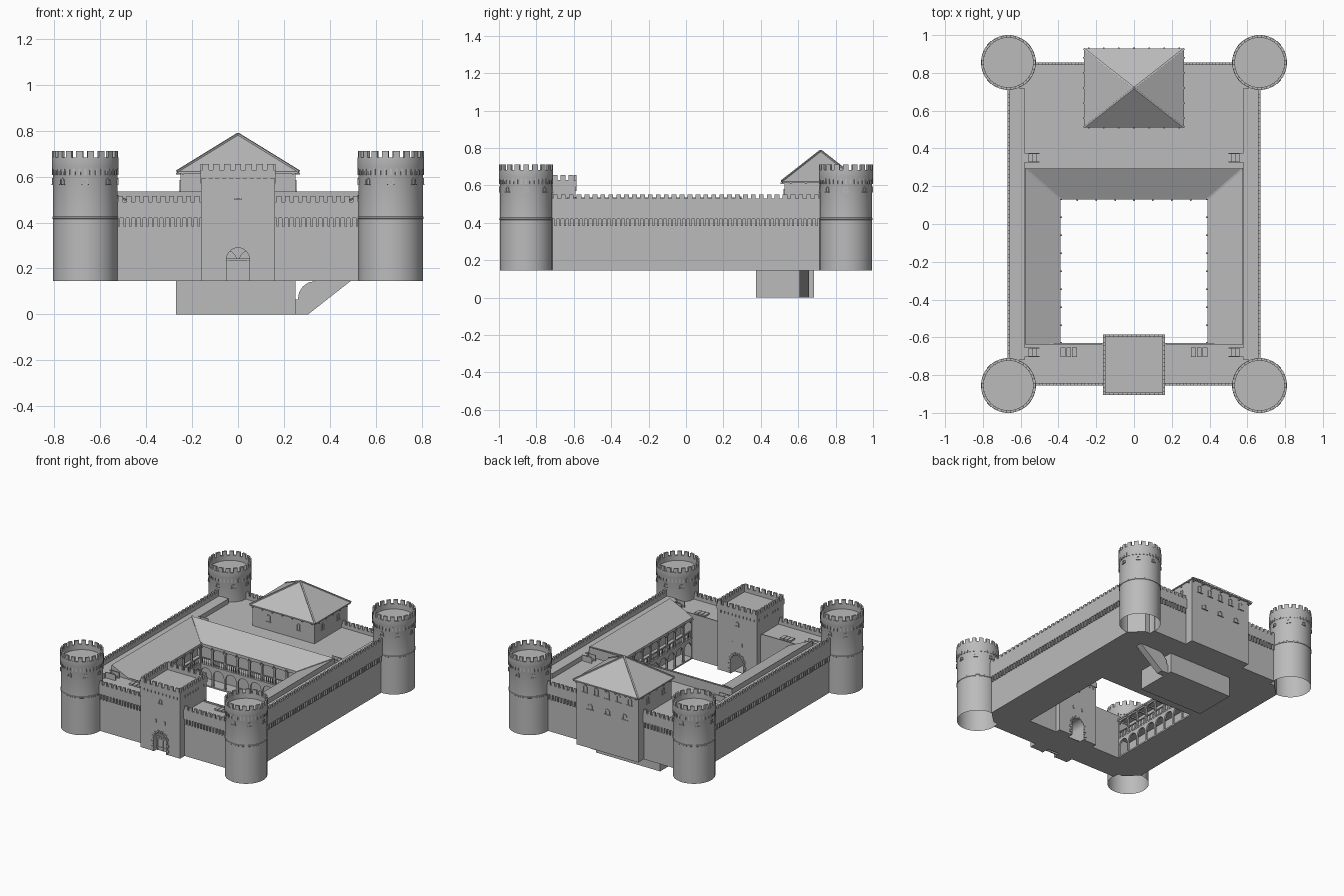
import bpy, bmesh, math
from mathutils import Matrix, Vector

if "Cube" in bpy.data.objects:
    bpy.data.objects.remove(bpy.data.objects["Cube"])

stone = bpy.data.materials.new("grey stone")
stone.diffuse_color = (0.5, 0.5, 0.5, 1)
stone.use_nodes = True
stone.node_tree.nodes["Principled BSDF"].inputs["Base Color"].default_value = stone.diffuse_color
I = Matrix.Identity(4)
BASE = 0.145


def finish(name, bm, smooth=False):
    bmesh.ops.recalc_face_normals(bm, faces=bm.faces[:])
    me = bpy.data.meshes.new(name)
    bm.to_mesh(me)
    bm.free()
    me.materials.append(stone)
    ob = bpy.data.objects.new(name, me)
    bpy.context.collection.objects.link(ob)
    if smooth:
        bpy.ops.object.select_all(action='DESELECT')
        ob.select_set(True)
        bpy.context.view_layer.objects.active = ob
        bpy.ops.object.shade_smooth_by_angle(angle=math.radians(30))
    return ob


def loft(bm, a, b):
    # closed solid between two matching outlines
    va, vb = [bm.verts.new(p) for p in a], [bm.verts.new(p) for p in b]
    bm.faces.new(va[::-1])
    bm.faces.new(vb)
    n = len(va)
    for i in range(n):
        j = (i + 1) % n
        bm.faces.new((va[i], va[j], vb[j], vb[i]))


def extr(bm, pts, y0, y1, M=I):
    # outline in x,z pushed along y
    loft(bm, [M @ Vector((x, y0, z)) for x, z in pts], [M @ Vector((x, y1, z)) for x, z in pts])


def box(bm, x0, x1, y0, y1, z0, z1, M=I):
    extr(bm, [(x0, z0), (x1, z0), (x1, z1), (x0, z1)], y0, y1, M)


def mbox(bm, x0, x1, *r):
    box(bm, x0, x1, *r)
    box(bm, -x1, -x0, *r)


def frame(x, y, deg, z=0):
    # local x runs along a wall, local -y points out of it
    return Matrix.Translation((x, y, z)) @ Matrix.Rotation(math.radians(deg), 4, 'Z')


def arc(r, zc, n=10, xc=0):
    return [(xc + r * math.cos(math.pi * i / n), zc + r * math.sin(math.pi * i / n)) for i in range(n + 1)]


def window(bm, M, w, h, z):
    # arched frame with a sill, proud of the wall
    r = w / 2
    outer = [(r, z)] + arc(r, z + h - r, 8) + [(-r, z)]
    k = r * 0.6
    inner = [(-k, z)] + arc(k, z + h - r, 8)[::-1] + [(k, z)]
    extr(bm, outer + inner, -0.005, 0.004, M)
    box(bm, -r * 1.3, r * 1.3, -0.007, 0.004, z - 0.004, z, M)


def parapet(bm, M, length, z0, zc, z1, step=0.042, t=0.014):
    box(bm, -length / 2, length / 2, -t / 2, t / 2, z0, zc, M)
    n = max(1, round(length / step))
    s = length / n
    for i in range(n):
        c = -length / 2 + (i + 0.5) * s
        box(bm, c - s * 0.3, c + s * 0.3, -t / 2, t / 2, zc, z1, M)


def corbels(bm, M, length, z0, z1, step=0.025, d=0.011):
    n = round(length / step)
    for i in range(n):
        c = -length / 2 + (i + 0.5) * length / n
        extr(bm, [(c - 0.005, z0), (c + 0.005, z0), (c + 0.005, z1), (c - 0.005, z1)], -d, 0.002, M)


def beam(bm, p, q, w):
    p, q = Vector(p), Vector(q)
    M = Matrix.Translation(p) @ (q - p).to_track_quat('Y', 'Z').to_matrix().to_4x4()
    box(bm, -w, w, 0, (q - p).length, -w, w, M)


# wings round the courtyard
bm = bmesh.new()
for s in (-1, 1):
    o = [(.48, -.8), (.57, -.8), (.66, -.713), (.66, .713), (.57, .8), (.48, .8)]
    loft(bm, [(s * x, y, BASE) for x, y in o], [(s * x, y, .465) for x, y in o])
mbox(bm, .16, .53, -.845, -.63, BASE, .465)
box(bm, -.16, .16, -.845, -.63, BASE, BASE + .004)
box(bm, -.53, .53, .22, .845, BASE, .465)
mbox(bm, .58, .66, -.72, .72, .465, .50)
for z in (BASE, .293):
    mbox(bm, .39, .48, -.63, .22, z, z + .01)
    box(bm, -.39, .39, .13, .22, z, z + .01)
finish("castle_wings", bm)

# battlements and their corbel friezes
bm = bmesh.new()
for s in (-1, 1):
    M = frame(s * .664, 0, 90 * s)
    parapet(bm, M, 1.44, .42, .53, .55)
    corbels(bm, frame(s * .66, 0, 90 * s), 1.42, .382, .42)
    for y, a, c, l in ((-.849, 0, .345, .37), (.849, 180, .39, .28)):
        parapet(bm, frame(s * c, y, a), l, .42, .49, .515, .036)
        corbels(bm, frame(s * c, math.copysign(.845, y), a), l, .382, .42)
finish("battlements", bm)

# steps and hatches on the wall walk
bm = bmesh.new()
for y in (.35, -.68):
    for i in range(3):
        mbox(bm, .515 + .022 * i, .58, y - .02, y + .02, .465, .477 + .012 * i)
    for d in (-.024, .02):
        mbox(bm, .50, .58, y + d, y + d + .005, .465, .507)
for i in range(3):
    mbox(bm, .303 + .03 * i, .328 + .03 * i, -.705, -.655, .465, .476)
mbox(bm, .17, .55, -.637, -.63, .465, .475)
finish("walk_steps", bm)

# courtyard lean-to roofs
bm = bmesh.new()
def lean(outline):
    loft(bm, [(x, y, .455 if hi else .438) for x, y, hi in outline],
         [(x, y, .535 if hi else .45) for x, y, hi in outline])
for s in (-1, 1):
    lean([(s * .577, .295, 1), (s * .577, -.637, 1), (s * .388, -.637, 0), (s * .388, .13, 0)])
    beam(bm, (s * .575, .293, .536), (s * .39, .132, .451), .005)
lean([(-.577, .295, 1), (.577, .295, 1), (.388, .13, 0), (-.388, .13, 0)])
finish("courtyard_roof", bm)

# two-storey arcade on three sides of the courtyard
bm = bmesh.new()
for M, length in ((frame(.398, -.25, -90), .76), (frame(-.398, -.25, 90), .76), (frame(0, .138, 0), .80)):
    n = 8
    s = length / n
    for i in range(n):
        c = -length / 2 + (i + .5) * s
        h, r = s / 2, s / 2 - .007
        pts = [(c + h, BASE), (c + h, .293), (c - h, .293), (c - h, BASE), (c - r, BASE)]
        pts += arc(r, .235, 10, c)[::-1] + [(c + r, BASE)]
        extr(bm, pts, -.006, .006, M)
        for k in range(1, 6):
            u = c - h + k * s / 6
            box(bm, u - .0015, u + .0015, -.002, .002, .303, .345, M)
    for i in range(n + 1):
        u = -length / 2 + i * s
        box(bm, u - .006, u + .006, -.006, .006, .293, .44, M)
        box(bm, u - .004, u + .004, -.016, .08, .43, .44, M)
        for e in (-1, 1):
            if abs(u + e * .025) < length / 2:
                beam(bm, M @ Vector((u, 0, .405)), M @ Vector((u + e * .025, 0, .43)), .003)
    box(bm, -length / 2, length / 2, -.004, .004, .343, .35, M)
    box(bm, -length / 2, length / 2, -.005, .005, .427, .44, M)
finish("courtyard_arcade", bm)

# round corner towers
PROFILE = [(.140, BASE), (.140, .415), (.1425, .417), (.1425, .425), (.140, .427), (.140, .62),
           (.145, .635), (.145, .682), (.131, .682), (.131, .645)]
N = 64
for name, cx, cy in (("front_left", -.665, -.855), ("front_right", .665, -.855),
                     ("back_left", -.665, .855), ("back_right", .665, .855)):
    bm = bmesh.new()
    rings = [[bm.verts.new((cx + r * math.cos(2 * math.pi * i / N), cy + r * math.sin(2 * math.pi * i / N), z))
              for i in range(N)] for r, z in PROFILE]
    for a, b in zip(rings, rings[1:]):
        for i in range(N):
            j = (i + 1) % N
            bm.faces.new((a[i], a[j], b[j], b[i]))
    bm.faces.new(rings[-1])
    finish(name + "_tower", bm, True)
    bm = bmesh.new()
    for i in range(18):
        M = frame(cx, cy, 20 * i + 10)
        box(bm, -.0145, .0145, -.1435, -.131, .680, .712, M)
    for i in range(36):
        box(bm, -.005, .005, -.145, -.138, .607, .636, frame(cx, cy, 10 * i))
    for i in range(8):
        M = frame(cx, cy, 45 * i) @ Matrix.Translation((0, -.139, 0))
        window(bm, M, .024, .026, .567)
    finish(name + "_tower_merlons", bm)

# gatehouse with a vaulted passage
bm = bmesh.new()
outline = [(.05, BASE), (.16, BASE), (.16, .60), (-.16, .60), (-.16, BASE), (-.05, BASE)]
extr(bm, outline + arc(.05, .24, 14)[::-1], -.898, -.592)
finish("gatehouse", bm)
bm = bmesh.new()
for x, y, a, l in ((0, -.898, 0, .328), (0, -.592, 180, .328), (.157, -.745, 90, .306), (-.157, -.745, -90, .306)):
    parapet(bm, frame(x, y, a), l, .59, .628, .655, .047)
    corbels(bm, frame(x, y, a), l - .03, .57, .592, .03, .006)
for M in (frame(0, -.898, 0), frame(0, -.592, 180)):
    window(bm, M, .026, .032, .505)
    for s in (-1, 1):
        box(bm, s * .037 - .005, s * .037 + .005, -.004, .003, .358, .382, M)
        for i in range(5):
            w = .072 if i % 2 else .062
            z = BASE + i * .019
            u = sorted((s * .05, s * w))
            box(bm, u[0], u[1], -.006, .004, z + .001, z + .017, M)
    for i in range(13):
        R = M @ Matrix.Translation((0, 0, .24)) @ Matrix.Rotation(math.radians(-90 + 15 * i), 4, 'Y')
        box(bm, -.006, .006, -.006, .004, .05, .068 if i % 2 else .062, R)
finish("gatehouse_trim", bm)

# gate door
bm = bmesh.new()
box(bm, -.05, .05, -.868, -.86, BASE, .235)
for x in (-.045, -.001, .041):
    box(bm, x, x + .004, -.873, -.868, BASE, .235)
for z in (.165, .225):
    box(bm, -.05, .05, -.872, -.868, z, z + .006)
box(bm, -.052, .052, -.876, -.86, .235, .243)
finish("gate_door", bm)

# keep at the back
bm = bmesh.new()
box(bm, -.25, .25, .527, .908, BASE, .625)
finish("keep", bm)
bm = bmesh.new()
for x in (-.18, -.09, 0, .09, .18):
    window(bm, frame(x, .908, 180), .034, .055, .545)
for x in (-.14, 0, .14):
    window(bm, frame(x, .908, 180), .04, .04, .43)
for s in (-1, 1):
    for y in (.62, .80):
        window(bm, frame(s * .25, y, 90 * s), .028, .045, .54)
    window(bm, frame(s * .12, .527, 0), .028, .05, .53)
finish("keep_windows", bm)

# keep hipped roof with hip tiles and rafter ends
bm = bmesh.new()
apex = bm.verts.new((0, .72, .785))
low = bm.verts.new((0, .72, .772))
c = [(-.265, .512), (.265, .512), (.265, .928), (-.265, .928)]
top = [bm.verts.new((x, y, .622)) for x, y in c]
bot = [bm.verts.new((x, y, .613)) for x, y in c]
for i in range(4):
    j = (i + 1) % 4
    bm.faces.new((top[i], top[j], apex))
    bm.faces.new((bot[j], bot[i], low))
    bm.faces.new((bot[i], bot[j], top[j], top[i]))
for x, y in c:
    beam(bm, (x, y, .622), (0, .72, .785), .005)
for i in range(-3, 4):
    box(bm, i * .08 - .004, i * .08 + .004, .506, .934, .608, .615)
for i in range(-2, 3):
    box(bm, -.27, .27, .72 + i * .08 - .004, .72 + i * .08 + .004, .608, .615)
finish("keep_roof", bm)

# cellar and its stair below the ground
bm = bmesh.new()
box(bm, -.27, .25, .375, .685, 0, BASE)
finish("cellar", bm)
bm = bmesh.new()
vault = [(.335 - .075 * math.sin(a), .065 + .08 * (1 - math.cos(a))) for a in (0, .4, .8, 1.2, 1.57)]
vault = [(.26 + .075 * (1 - math.cos(t * math.pi / 8)), .065 + .08 * math.sin(t * math.pi / 8)) for t in range(5)]
extr(bm, [(.24, 0), (.305, 0), (.49, BASE)] + vault[::-1] + [(.24, .065)], .608, .657)
finish("cellar_stair", bm)
